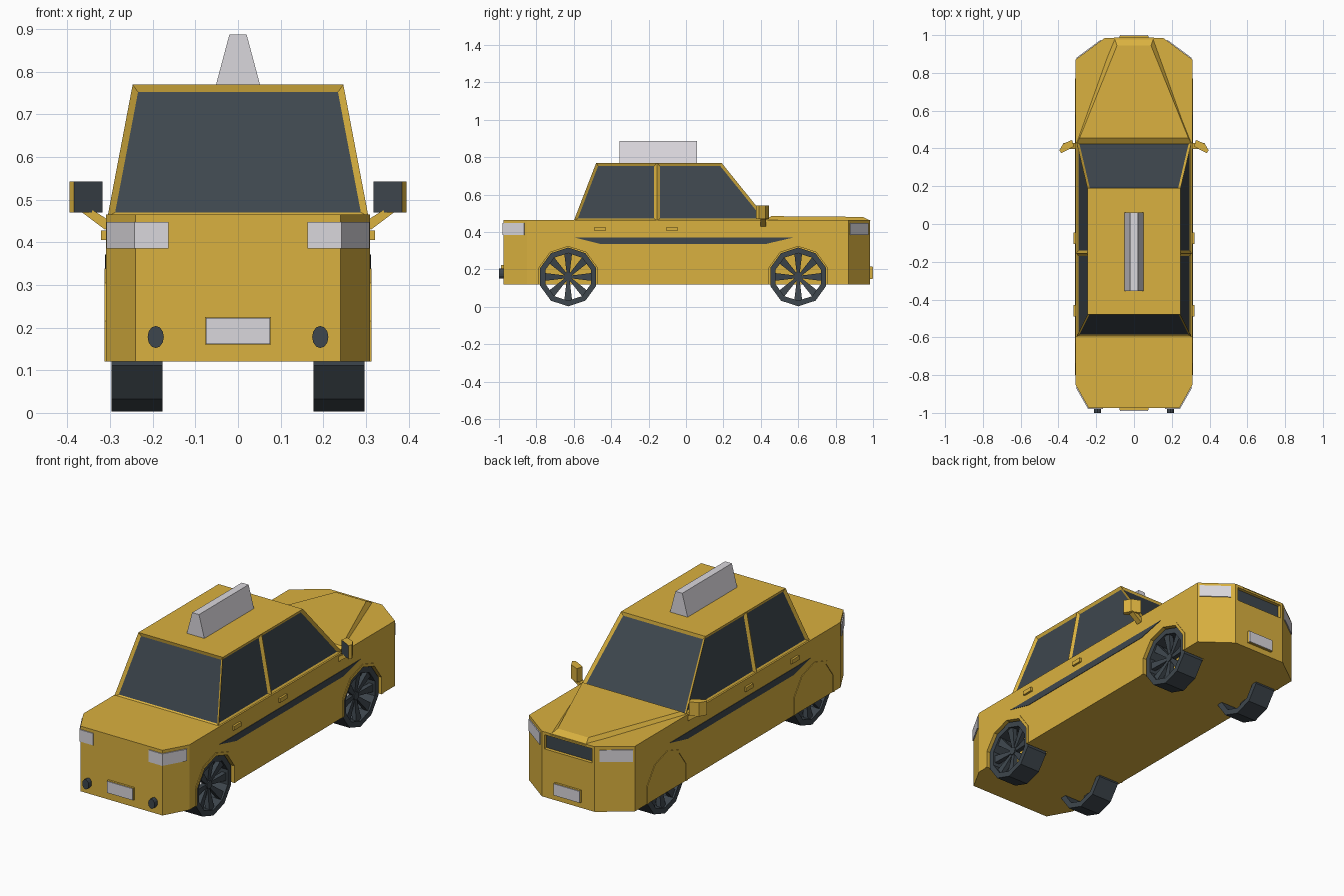
import bpy, bmesh, math
from mathutils import Vector

if "Cube" in bpy.data.objects:
    bpy.data.objects.remove(bpy.data.objects["Cube"])


def material(name, rgb):
    m = bpy.data.materials.new(name)
    m.diffuse_color = (*rgb, 1)
    m.use_nodes = True
    m.node_tree.nodes["Principled BSDF"].inputs["Base Color"].default_value = m.diffuse_color
    return m


YELLOW = material("yellow_paint", (0.70, 0.44, 0.05))
DARK = material("dark_glass_and_rubber", (0.048, 0.062, 0.075))
GREY = material("light_grey", (0.70, 0.68, 0.72))


def finish(name, bm, mats, mirror=False):
    if mirror:
        dup = bmesh.ops.duplicate(bm, geom=bm.verts[:] + bm.edges[:] + bm.faces[:])
        for v in dup["geom"]:
            if isinstance(v, bmesh.types.BMVert):
                v.co.x *= -1
    bmesh.ops.recalc_face_normals(bm, faces=bm.faces)
    me = bpy.data.meshes.new(name)
    bm.to_mesh(me)
    bm.free()
    for m in mats:
        me.materials.append(m)
    ob = bpy.data.objects.new(name, me)
    bpy.context.collection.objects.link(ob)
    return ob


def add_loft(bm, a, b):
    """Closed solid between two matching rings of 3D points."""
    va = [bm.verts.new(p) for p in a]
    vb = [bm.verts.new(p) for p in b]
    n = len(a)
    bm.faces.new(va)
    bm.faces.new(vb)
    for i in range(n):
        j = (i + 1) % n
        bm.faces.new((va[i], va[j], vb[j], vb[i]))


def place(p, axis, d):
    u, v = p
    return {"x": (d, u, v), "y": (u, d, v), "z": (u, v, d)}[axis]


def add_prism(bm, pts, axis, d0, d1):
    add_loft(bm, [place(p, axis, d0) for p in pts], [place(p, axis, d1) for p in pts])


def prism(name, pts, axis, d0, d1, mat, mirror=False):
    bm = bmesh.new()
    add_prism(bm, pts, axis, d0, d1)
    return finish(name, bm, [mat], mirror)


def rect(u0, u1, v0, v1):
    return [(u0, v0), (u1, v0), (u1, v1), (u0, v1)]


def ngon(cu, cv, ru, rv, n):
    return [(cu + ru * math.cos(math.pi / 2 + 2 * math.pi * i / n),
             cv + rv * math.sin(math.pi / 2 + 2 * math.pi * i / n)) for i in range(n)]


WHEELS = {"back": -0.63, "front": 0.60}
WZ, WR = 0.16, 0.157

# Lower body with chamfered corners
half = [(0.24, -0.975), (0.31, -0.85), (0.31, 0.87), (0.155, 0.985)]
outline = half + [(-x, y) for x, y in reversed(half)]
body = prism("body", outline, "z", 0.12, 0.465, YELLOW)

# Cut wheel wells and grille opening
bm = bmesh.new()
for y in WHEELS.values():
    add_prism(bm, ngon(y, WZ, 0.163, 0.163, 10), "x", 0.172, 0.4)
wells = finish("well_cutter", bm, [YELLOW], True)
slot = prism("grille_cutter", rect(-0.14, 0.14, 0.375, 0.45), "y", 0.962, 1.1, YELLOW)
for cutter in (wells, slot):
    mod = body.modifiers.new("cut", "BOOLEAN")
    mod.operation = "DIFFERENCE"
    mod.solver = "EXACT"
    mod.object = cutter
bpy.context.view_layer.update()
cut = bpy.data.meshes.new_from_object(body.evaluated_get(bpy.context.evaluated_depsgraph_get()))
body.modifiers.clear()
body.data = cut
for cutter in (wells, slot):
    bpy.data.objects.remove(cutter)
prism("grille", rect(-0.14, 0.14, 0.375, 0.45), "y", 0.96, 0.967, DARK)

# Cabin with recessed windows
bm = bmesh.new()
add_loft(bm, [(x, y, 0.46) for x, y in rect(-0.306, 0.306, -0.60, 0.44)],
         [(x, y, 0.77) for x, y in rect(-0.247, 0.247, -0.48, 0.19)])
bmesh.ops.bisect_plane(bm, geom=bm.verts[:] + bm.edges[:] + bm.faces[:],
                       plane_co=(0, -0.155, 0), plane_no=(0, 1, 0))
bmesh.ops.recalc_face_normals(bm, faces=bm.faces)
bm.normal_update()
panes = [f for f in bm.faces if abs(f.normal.z) < 0.9]
bmesh.ops.inset_individual(bm, faces=panes, thickness=0.015, depth=-0.01, use_even_offset=True)
for f in panes:
    f.material_index = 1
finish("cabin", bm, [YELLOW, DARK])

# Raised bonnet panel
bm = bmesh.new()
add_loft(bm, [(-0.308, 0.42, 0.46), (0.308, 0.42, 0.46), (0.105, 0.988, 0.46), (-0.105, 0.988, 0.46)],
         [(-0.288, 0.455, 0.485), (0.288, 0.455, 0.485), (0.09, 0.945, 0.481), (-0.09, 0.945, 0.481)])
finish("bonnet_panel", bm, [YELLOW])

# Roof sign
prism("roof_sign", [(-0.052, 0.768), (0.052, 0.768), (0.02, 0.888), (-0.02, 0.888)],
      "y", -0.355, 0.06, GREY)

# Lamps wrapping the corners
prism("tail_lamps", [(0.163, -0.98), (0.243, -0.98), (0.308, -0.866), (0.30, -0.86),
                     (0.238, -0.965), (0.163, -0.965)], "z", 0.385, 0.448, GREY, True)
a, b = Vector((0.31, 0.87)), Vector((0.155, 0.985))
out = Vector((0.115, 0.155)).normalized() * 0.005
p, q = a.lerp(b, 0.05), a.lerp(b, 0.88)
prism("head_lamps", [tuple(v) for v in (p - out, q - out, q + out, p + out)],
      "z", 0.385, 0.448, GREY, True)

# Number plates: painted holder with a grey face
for end, s, y, z in (("back", -1, 0.975, 0.16), ("front", 1, 0.985, 0.15)):
    prism(end + "_plate_holder", rect(-0.077, 0.077, z, z + 0.065), "y",
          s * (y - 0.01), s * (y + 0.011), YELLOW)
    prism(end + "_plate", rect(-0.075, 0.075, z + 0.002, z + 0.063), "y",
          s * (y + 0.009), s * (y + 0.015), GREY)

# Exhaust pipes
prism("exhaust_pipes", ngon(0.193, 0.178, 0.019, 0.026, 12), "y", -1.0, -0.96, DARK, True)

# Side stripes and door handles
prism("side_stripes", [(-0.60, 0.372), (-0.46, 0.337), (0.43, 0.337), (0.58, 0.372)],
      "x", 0.305, 0.3125, DARK, True)
bm = bmesh.new()
for y in (-0.46, -0.075):
    add_prism(bm, rect(y - 0.03, y + 0.03, 0.406, 0.428), "x", 0.305, 0.321)
finish("door_handles", bm, [YELLOW], True)

# Wing mirrors: the backward-facing side is glass
bm = bmesh.new()
add_prism(bm, [(0.318, 0.41), (0.385, 0.375), (0.395, 0.39), (0.375, 0.425), (0.328, 0.445)],
          "z", 0.47, 0.543)
bmesh.ops.recalc_face_normals(bm, faces=bm.faces)
bm.normal_update()
for f in bm.faces:
    f.material_index = int(f.normal.y < -0.7)
finish("wing_mirrors", bm, [YELLOW, DARK], True)
prism("mirror_arms", [(0.30, 0.435), (0.312, 0.43), (0.372, 0.475), (0.34, 0.475), (0.30, 0.45)],
      "y", 0.397, 0.428, YELLOW, True)

for end, y in WHEELS.items():
    # Arch lip around the wheel well, open at the bottom
    def arc(r):
        c = r * math.cos(math.radians(18))
        pts = [(y + r * math.cos(math.radians(t)), WZ + r * math.sin(math.radians(t)))
               for t in (18, 54, 90, 126, 162)]
        return [(y + c, 0.12)] + pts + [(y - c, 0.12)]
    bm = bmesh.new()
    o, i = arc(0.179), arc(0.163)
    for k in range(len(o) - 1):
        add_prism(bm, [o[k], o[k + 1], i[k + 1], i[k]], "x", 0.30, 0.313)
    bmesh.ops.remove_doubles(bm, verts=bm.verts, dist=1e-5)
    seen = {}
    for f in bm.faces:
        seen.setdefault(tuple(round(c, 4) for c in f.calc_center_median()), []).append(f)
    bmesh.ops.delete(bm, geom=[f for fs in seen.values() if len(fs) > 1 for f in fs],
                     context="FACES")
    finish(end + "_arch_lips", bm, [YELLOW], True)

    # Tyre ring
    bm = bmesh.new()
    loops = [[bm.verts.new(place(p, "x", x)) for p in ngon(y, WZ, r, r, 10)]
             for x, r in ((0.177, WR), (0.297, WR), (0.297, 0.127), (0.177, 0.127))]
    for k in range(4):
        l0, l1 = loops[k], loops[(k + 1) % 4]
        for n in range(10):
            m = (n + 1) % 10
            bm.faces.new((l0[n], l0[m], l1[m], l1[n]))
    finish(end + "_tyres", bm, [DARK], True)

    # Eight tapering spokes and a hub, slightly dished
    bm = bmesh.new()
    for k in range(8):
        t = k * math.pi / 4
        d, s = Vector((math.cos(t), math.sin(t))), Vector((-math.sin(t), math.cos(t)))
        c = Vector((y, WZ))
        ring = [(c + d * r + s * w, x) for r, w, x in
                ((0.01, -0.007, 0.268), (0.126, -0.021, 0.288), (0.126, 0.021, 0.288), (0.01, 0.007, 0.268))]
        add_loft(bm, [(x, v.x, v.y) for v, x in ring], [(x - 0.025, v.x, v.y) for v, x in ring])
    add_prism(bm, ngon(y, WZ, 0.022, 0.022, 8), "x", 0.24, 0.275)
    finish(end + "_wheel_spokes", bm, [DARK], True)
